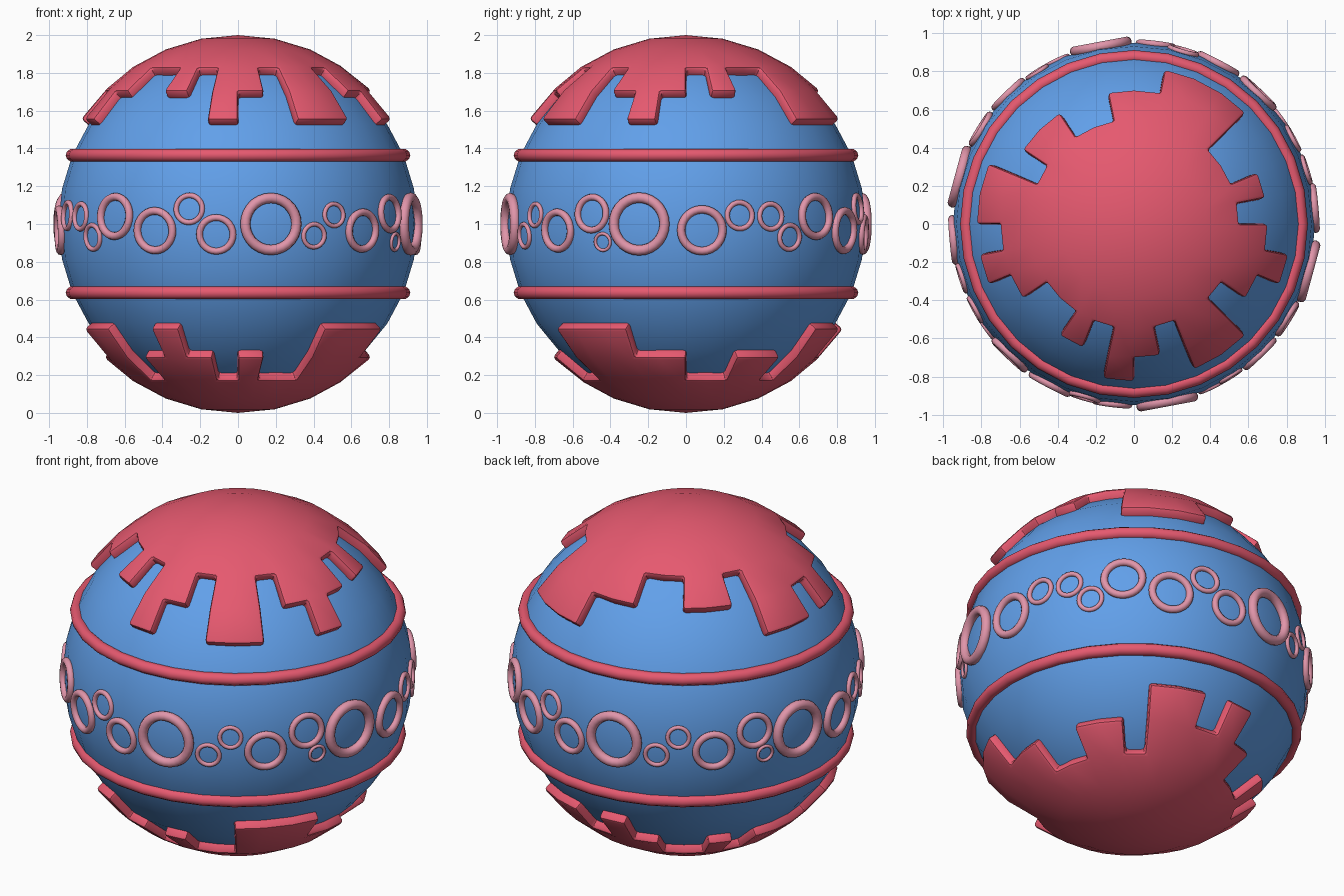
import bpy, bmesh, math
from mathutils import Vector

if "Cube" in bpy.data.objects:
    bpy.data.objects.remove(bpy.data.objects["Cube"])

N = 32                       # columns around the ball
STEP = 2 * math.pi / N       # also the angle between latitude rings
CENTRE = Vector((0, 0, 1))


def material(name, rgb):
    m = bpy.data.materials.new(name)
    m.diffuse_color = (*rgb, 1)
    m.use_nodes = True
    m.node_tree.nodes["Principled BSDF"].inputs["Base Color"].default_value = m.diffuse_color
    return m


BLUE = material("blue", (0.12, 0.35, 0.82))
RED = material("red", (0.79, 0.10, 0.16))
PINK = material("pink", (0.75, 0.30, 0.40))


def finish(ob, name, mat, angle=35):
    ob.name = name
    ob.data.materials.append(mat)
    bpy.ops.object.select_all(action='DESELECT')
    ob.select_set(True)
    bpy.context.view_layer.objects.active = ob
    if ob.modifiers:
        bpy.ops.object.convert(target='MESH')
    bpy.ops.object.shade_smooth_by_angle(angle=math.radians(angle))


def cap(name, levels, sign):
    """Thick shell from the pole; each column ends at its own latitude ring."""
    bm = bmesh.new()
    pole = bm.verts.new((0, 0, sign))
    grid = {}

    def vert(ring, col):
        key = (ring, col % N)
        if ring == 0:
            return pole
        if key not in grid:
            t, a = ring * STEP, (col % N) * STEP
            grid[key] = bm.verts.new((math.sin(t) * math.cos(a), math.sin(t) * math.sin(a), sign * math.cos(t)))
        return grid[key]

    for col, level in enumerate(levels):
        for ring in range(level):
            quad = [vert(ring, col), vert(ring + 1, col), vert(ring + 1, col + 1), vert(ring, col + 1)]
            if ring == 0:
                quad.pop()
            bm.faces.new(quad if sign > 0 else quad[::-1])
    me = bpy.data.meshes.new(name)
    bm.to_mesh(me)
    bm.free()
    ob = bpy.data.objects.new(name, me)
    bpy.context.collection.objects.link(ob)
    ob.location = CENTRE
    sol = ob.modifiers.new("thickness", 'SOLIDIFY')
    sol.thickness, sol.offset = 0.07, -1
    bev = ob.modifiers.new("edge", 'BEVEL')
    bev.width, bev.segments = 0.018, 2
    bev.limit_method, bev.angle_limit = 'ANGLE', math.radians(50)
    finish(ob, name, RED)


# Ball
bpy.ops.mesh.primitive_uv_sphere_add(segments=N, ring_count=16, radius=0.95, location=CENTRE)
finish(bpy.context.object, "ball", BLUE)

# Toothed caps, one digit per column counter-clockwise from +x
cap("top_cap", [int(c) for c in "34335554433443554543343543553454"], 1)
cap("bottom_cap", [int(c) for c in "33443554543343444553454343355544"], -1)

# Bands above and below the middle
for name, z in (("upper_band", 1.364), ("lower_band", 0.636)):
    bpy.ops.mesh.primitive_torus_add(major_segments=N, minor_segments=10, major_radius=0.878,
                                     minor_radius=0.034, location=(0, 0, z))
    finish(bpy.context.object, name, RED, 60)

# Chain of small rings: azimuth, height, outer radius; the half repeats turned by 180 degrees
RINGS = [(-133.5, 1.04, .125), (-117.7, .965, .125), (-105.9, 1.08, .086), (-97, .945, .107),
         (-79.4, 1.0, .165), (-64.8, .938, .073), (-57.5, 1.048, .07), (-45.9, .965, .117),
         (-31.8, 1.055, .105), (-27.9, .905, .053), (-15.2, 1.0, .167), (5.1, .967, .132),
         (17.5, 1.045, .083), (28.3, 1.04, .08), (35.5, .93, .077)]
for half in (0, 180):
    for i, (az, z, r) in enumerate(RINGS):
        a = math.radians(az + half)
        flat = math.sqrt(0.947 ** 2 - (z - 1) ** 2)
        pos = Vector((flat * math.cos(a), flat * math.sin(a), z))
        rot = (pos - CENTRE).to_track_quat('Z', 'Y').to_euler()
        bpy.ops.mesh.primitive_torus_add(major_segments=28, minor_segments=10, major_radius=r * 0.835,
                                         minor_radius=r * 0.165, location=pos, rotation=rot)
        finish(bpy.context.object, f"ring_{half // 180 + 1}_{i + 1}", PINK, 60)
